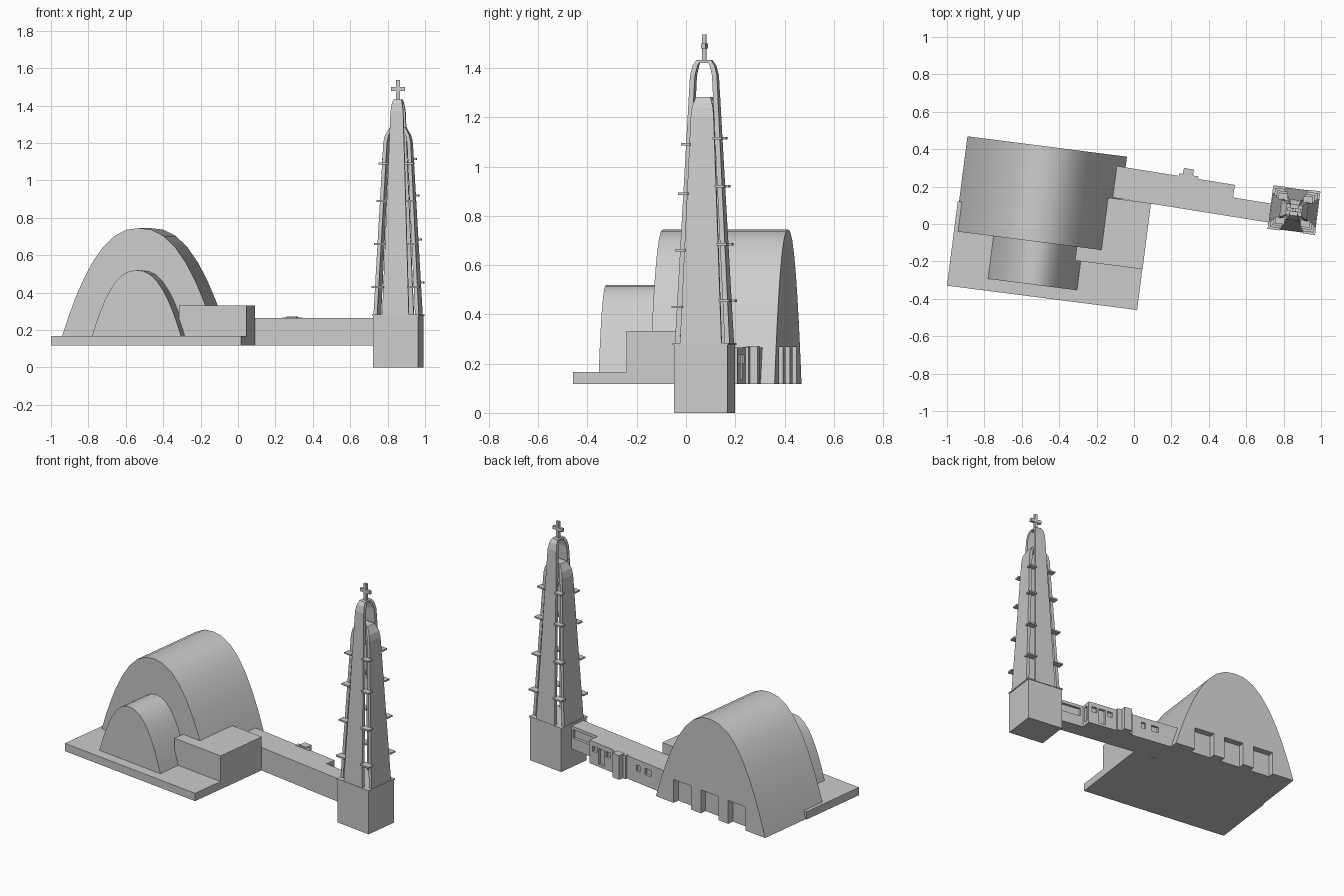
import bpy, bmesh, math
from mathutils import Matrix, Vector

if "Cube" in bpy.data.objects:
    bpy.data.objects.remove(bpy.data.objects["Cube"])

HALL = Matrix.Rotation(math.radians(-7.3), 4, 'Z')
TOWER = Matrix.Translation((0.856, 0.075, 0)) @ HALL
WING = Matrix.Translation((0.54, 0.209, 0)) @ Matrix.Rotation(math.radians(-9.1), 4, 'Z')


def make(name, bm, mat):
    bmesh.ops.recalc_face_normals(bm, faces=bm.faces)
    bm.transform(mat)
    me = bpy.data.meshes.new(name)
    bm.to_mesh(me)
    bm.free()
    ob = bpy.data.objects.new(name, me)
    bpy.context.collection.objects.link(ob)
    return ob


def prism(name, pts, vec, mat):
    bm = bmesh.new()
    f = bm.faces.new([bm.verts.new(p) for p in pts])
    r = bmesh.ops.extrude_face_region(bm, geom=[f], use_keep_orig=True)
    vs = [g for g in r['geom'] if isinstance(g, bmesh.types.BMVert)]
    bmesh.ops.translate(bm, verts=vs, vec=vec)
    return make(name, bm, mat)


def box(name, x, y, z, mat):
    pts = [(x[0], y[0], z[0]), (x[1], y[0], z[0]), (x[1], y[1], z[0]), (x[0], y[1], z[0])]
    return prism(name, pts, (0, 0, z[1] - z[0]), mat)


def cut(ob, boxes, mat):
    """Subtract a list of (x, y, z) range boxes."""
    for b in boxes:
        c = box("cutter", *b, mat)
        c.hide_render = True
        m = ob.modifiers.new("cut", 'BOOLEAN')
        m.operation, m.solver, m.object = 'DIFFERENCE', 'EXACT', c
        bpy.context.view_layer.objects.active = ob
        bpy.ops.object.modifier_apply(modifier=m.name)
        bpy.data.objects.remove(c)


def vault(name, centre, half, z0, z1, v0, v1, n=20):
    pts = []
    for i in range(n + 1):
        s = math.sin(math.pi / 2 * (2 * i / n - 1))
        pts.append((centre + half * s, v0, z0 + (z1 - z0) * (1 - abs(s) ** 2.3)))
    return prism(name, pts, (0, v1 - v0, 0), HALL)


def smooth(ob):
    bpy.ops.object.select_all(action='DESELECT')
    ob.select_set(True)
    bpy.context.view_layer.objects.active = ob
    bpy.ops.object.shade_smooth_by_angle(angle=math.radians(35))


def arch(name, path, along_x, t=0.02):
    """Leaning pair of tapered panels joined at the top; path = (offset, z, half width)."""
    full = [(-o, z, w) for o, z, w in path] + [(o, z, w) for o, z, w in reversed(path)]
    top = path[-1][1]
    bm = bmesh.new()
    rings = []
    for o, z, w in full:
        oi = o - math.copysign(t if z < top else t * 0.5, o)
        zi = z - 0.012 if z == top else z
        ring = [(o, -w, z), (o, w, z), (oi, w, zi), (oi, -w, zi)]
        if not along_x:
            ring = [(b, a, c) for a, b, c in ring]
        rings.append([bm.verts.new(p) for p in ring])
    for a, b in zip(rings, rings[1:]):
        for k in range(4):
            bm.faces.new((a[k], a[(k + 1) % 4], b[(k + 1) % 4], b[k]))
    bm.faces.new(rings[0])
    bm.faces.new(rings[-1])
    return make(name, bm, TOWER)


# Hall: terrace, main vault with rear door niches, front vault, side block
box("terrace", (-0.95, 0.075), (-0.454, 0.0), (0.117, 0.167), HALL)
main = vault("main_vault", -0.513, 0.43, 0.117, 0.745, -0.16, 0.352)
cut(main, [((a, a + 0.138), (0.31, 0.5), (0.05, 0.268)) for a in (-0.79, -0.575, -0.36)], HALL)
smooth(main)
smooth(vault("front_vault", -0.497, 0.242, 0.16, 0.52, -0.39, -0.1))
box("side_block", (-0.288, 0.076), (-0.234, 0.122), (0.117, 0.332), HALL)

# Connecting wing: wide part, narrow part, porch
wide = box("wing_wide", (-0.66, 0.0), (-0.17, 0.0), (0.117, 0.265), WING)
cut(wide, [((a, a + w), (-0.015, 0.05), z) for a, w, z in (
    (-0.50, 0.05, (0.19, 0.23)), (-0.41, 0.03, (0.19, 0.23)),
    (-0.17, 0.035, (0.2, 0.235)), (-0.12, 0.045, (0.135, 0.235)),
    (-0.06, 0.035, (0.2, 0.235)))], WING)
cut(wide, [((-0.015, 0.05), (-0.05, -0.02), (0.14, 0.245))], WING)
narrow = box("wing_narrow", (-0.01, 0.25), (-0.17, -0.068), (0.117, 0.265), WING)
cut(narrow, [((0.02, 0.2), (-0.085, 0.0), (0.19, 0.245))], WING)
box("porch_wide", (-0.305, -0.2), (-0.01, 0.014), (0.117, 0.268), WING)
box("porch_front", (-0.284, -0.23), (0.0, 0.046), (0.117, 0.272), WING)

# Tower base with a thin cap
box("tower_base", (-0.1225, 0.1225), (-0.11, 0.11), (0, 0.275), TOWER)
box("tower_cap", (-0.127, 0.127), (-0.114, 0.114), (0.275, 0.283), TOWER)

# Tower panels
front_path = [(0.112, 0.28, 0.072), (0.055, 1.37, 0.034), (0.045, 1.41, 0.028), (0.03, 1.432, 0.022)]
side_path = [(0.122, 0.28, 0.085), (0.074, 1.2, 0.047), (0.066, 1.24, 0.043), (0.042, 1.283, 0.03)]
arch("front_back_panels", front_path, False)
arch("left_right_panels", side_path, True)

# Horizontal plates in the open tower corners
for sx in (-1, 1):
    for sy in (-1, 1):
        for z in ((0.43, 0.66, 0.89, 1.09) if sy < 0 else (0.455, 0.685, 0.92, 1.115)):
            k = (z - 0.28) / 0.92
            ou, ov = 0.122 - 0.048 * k + 0.014, 0.112 - 0.048 * k + 0.014
            iu, iv = 0.067 - 0.027 * k, 0.080 - 0.038 * k
            box("corner_plate", (sx * iu, sx * ou), (sy * iv, sy * ov), (z - 0.005, z + 0.005), TOWER)

# Cross
box("cross_post", (-0.01, 0.01), (-0.008, 0.008), (1.42, 1.537), TOWER)
box("cross_arm", (-0.037, 0.037), (-0.009, 0.009), (1.479, 1.5), TOWER)
